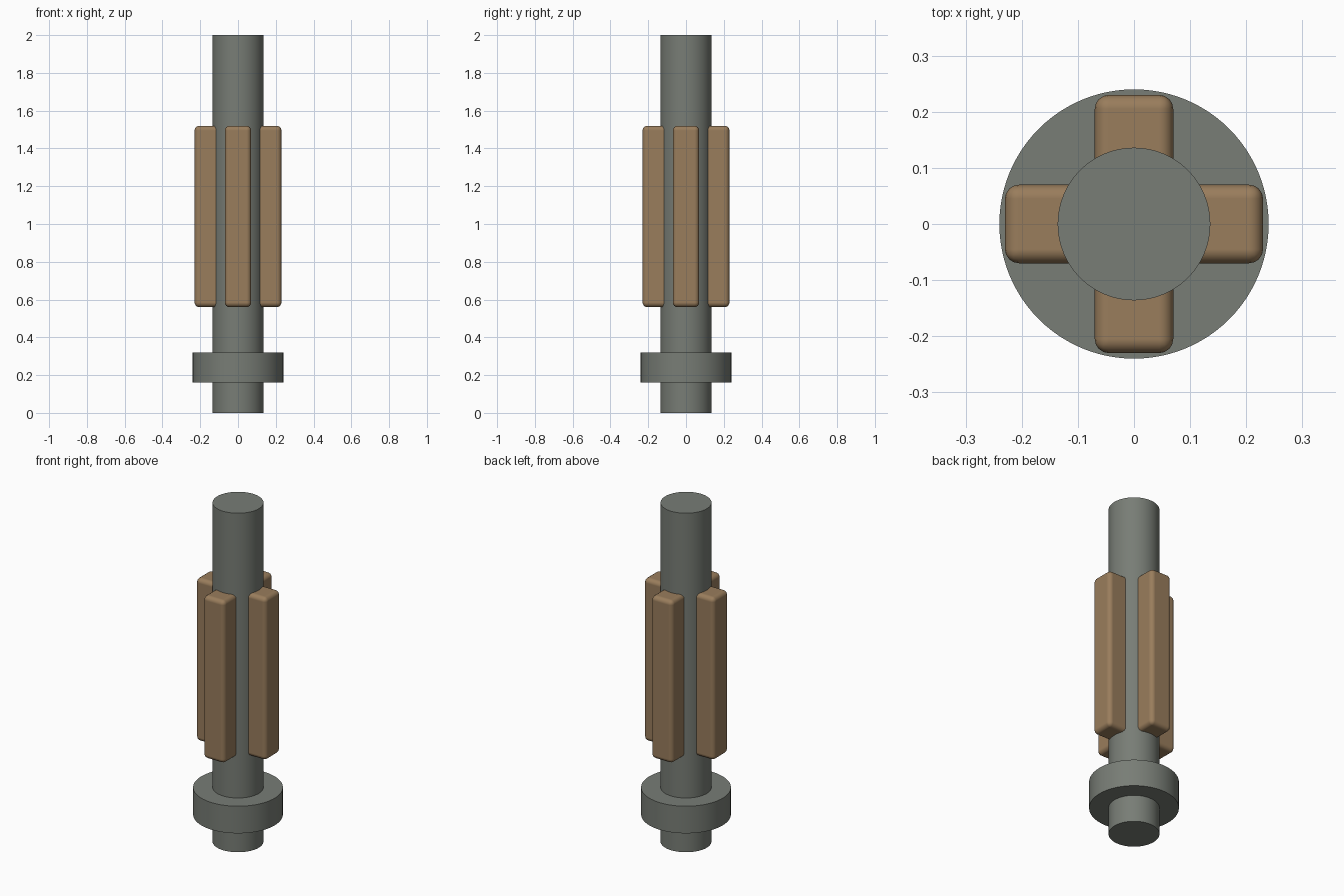
import bpy
from math import pi, cos, sin

if "Cube" in bpy.data.objects:
    bpy.data.objects.remove(bpy.data.objects["Cube"])


def material(name, color):
    mat = bpy.data.materials.new(name)
    mat.diffuse_color = (*color, 1)
    mat.use_nodes = True
    mat.node_tree.nodes["Principled BSDF"].inputs["Base Color"].default_value = mat.diffuse_color
    return mat


brown = material("brown", (0.32, 0.205, 0.107))
dark_grey = material("dark_grey", (0.188, 0.205, 0.18))


def cylinder(name, radius, z0, z1):
    bpy.ops.mesh.primitive_cylinder_add(
        vertices=96, radius=radius, depth=z1 - z0, location=(0, 0, (z0 + z1) / 2))
    obj = bpy.context.object
    obj.name = name
    obj.data.materials.append(dark_grey)
    bpy.ops.object.shade_smooth_by_angle(angle=pi / 6)


def spline_key(name, angle):
    # Rounded bar partly sunk into the shaft
    inner, outer, z0, z1 = 0.09, 0.23, 0.56, 1.52
    r = (inner + outer) / 2
    bpy.ops.mesh.primitive_cube_add(
        size=1, location=(r * cos(angle), r * sin(angle), (z0 + z1) / 2),
        rotation=(0, 0, angle))
    obj = bpy.context.object
    obj.name = name
    obj.scale = (outer - inner, 0.14, z1 - z0)
    bpy.ops.object.transform_apply(location=False, rotation=False, scale=True)
    bpy.ops.object.shade_smooth()
    bevel = obj.modifiers.new("rounded_edges", 'BEVEL')
    bevel.width = 0.025
    bevel.segments = 4
    bevel.harden_normals = True  # keeps the broad faces flat
    bpy.ops.object.modifier_apply(modifier=bevel.name)
    obj.data.materials.append(brown)


# Shaft and collar
cylinder("shaft", 0.136, 0, 2)
cylinder("collar", 0.24, 0.16, 0.32)

# Four keys around the shaft
for i, side in enumerate(("right", "back", "left", "front")):
    spline_key(side + "_key", i * pi / 2)
